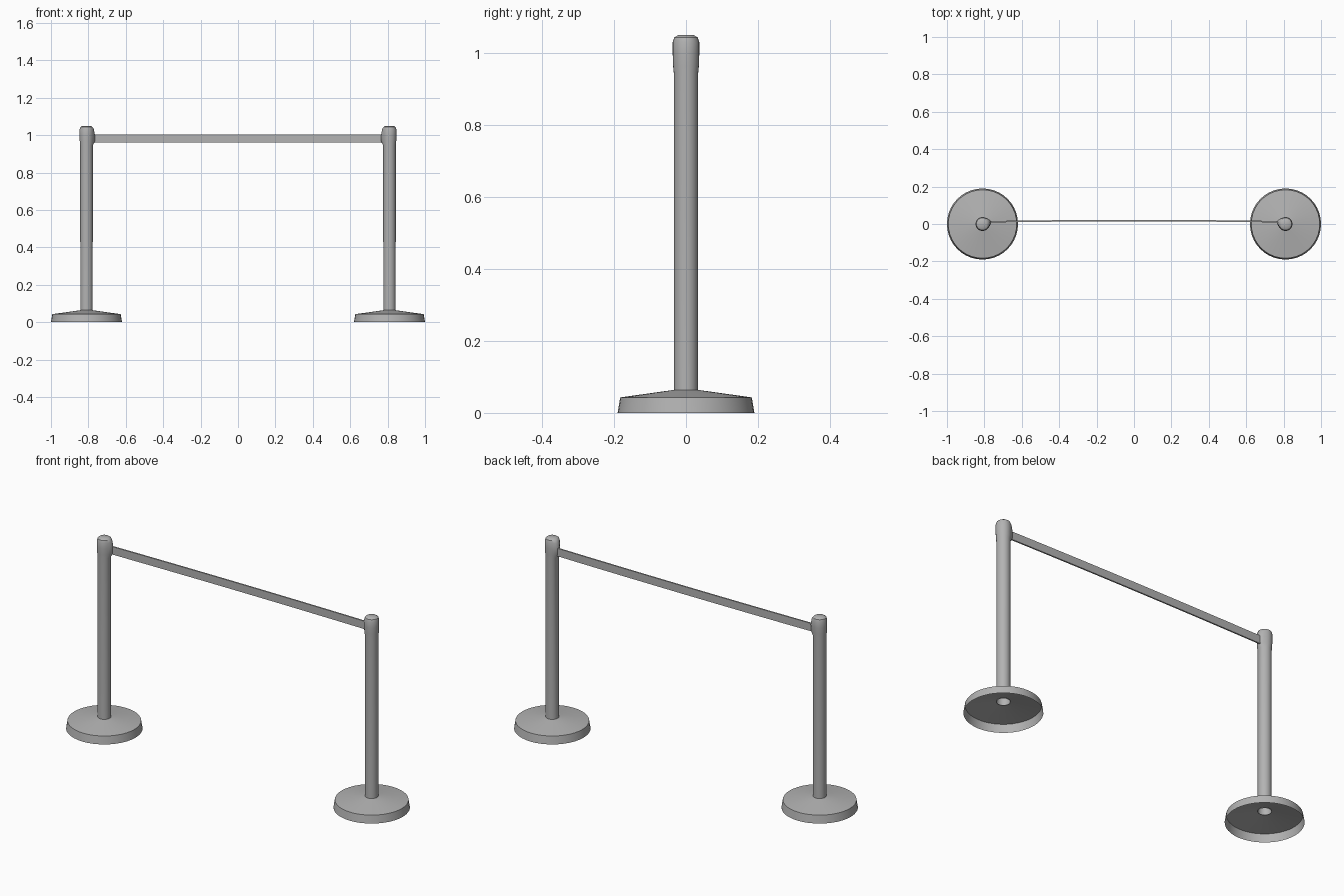
import bpy, bmesh, math

cube = bpy.data.objects.get("Cube")
if cube:
    bpy.data.objects.remove(cube, do_unlink=True)

grey = bpy.data.materials.new("grey_metal")
grey.use_nodes = True
colour = (0.45, 0.45, 0.45, 1)
grey.diffuse_color = colour
grey.node_tree.nodes["Principled BSDF"].inputs["Base Color"].default_value = colour

POST_X = 0.81


def finish(name, bm, angle=35):
    bmesh.ops.recalc_face_normals(bm, faces=bm.faces)
    mesh = bpy.data.meshes.new(name)
    bm.to_mesh(mesh)
    bm.free()
    obj = bpy.data.objects.new(name, mesh)
    bpy.context.collection.objects.link(obj)
    mesh.materials.append(grey)
    bpy.ops.object.select_all(action="DESELECT")
    obj.select_set(True)
    bpy.context.view_layer.objects.active = obj
    bpy.ops.object.shade_smooth_by_angle(angle=math.radians(angle))
    return obj


def lathe(name, profile, side, sides, cap=False):
    """Turn (radius, height, nose) rings; nose bulges towards the belt."""
    bm = bmesh.new()
    rings = []
    for radius, z, nose in profile:
        ring = []
        for i in range(sides):
            a = math.tau * i / sides
            facing = max(0, math.cos(a - 0.26))
            r = radius + nose * facing ** 8
            ring.append(bm.verts.new((side * (POST_X - r * math.cos(a)), r * math.sin(a), z)))
        rings.append(ring)
    for low, high in zip(rings, rings[1:]):
        for i in range(sides):
            j = (i + 1) % sides
            bm.faces.new((low[i], low[j], high[j], high[i]))
    if cap:
        bm.faces.new(rings[-1])
    return finish(name, bm)


base_profile = [(0.19, 0, 0), (0.183, 0.043, 0), (0.033, 0.064, 0)]
post_profile = [
    (0.033, 0.06, 0), (0.034, 0.945, 0), (0.036, 0.965, 0.01),
    (0.037, 1.0, 0.01), (0.037, 1.03, 0.004), (0.033, 1.043, 0), (0.022, 1.05, 0),
]

# Hollow weighted bases and posts with rounded belt heads
for side, label in ((-1, "right"), (1, "left")):
    lathe(label + "_base", base_profile, side, 40)
    lathe(label + "_post", post_profile, side, 24, cap=True)

# Thin belt, bowed slightly backwards
bm = bmesh.new()
sections = []
steps = 8
for i in range(steps + 1):
    t = 2 * i / steps - 1
    y = 0.018 - 0.006 * t * t
    sections.append([bm.verts.new((0.785 * t, y + dy, z))
                     for dy, z in ((-0.004, 0.96), (0.004, 0.96), (0.004, 1.003), (-0.004, 1.003))])
for a, b in zip(sections, sections[1:]):
    for k in range(4):
        n = (k + 1) % 4
        bm.faces.new((a[k], a[n], b[n], b[k]))
bm.faces.new(sections[0])
bm.faces.new(sections[-1])
finish("belt", bm)
